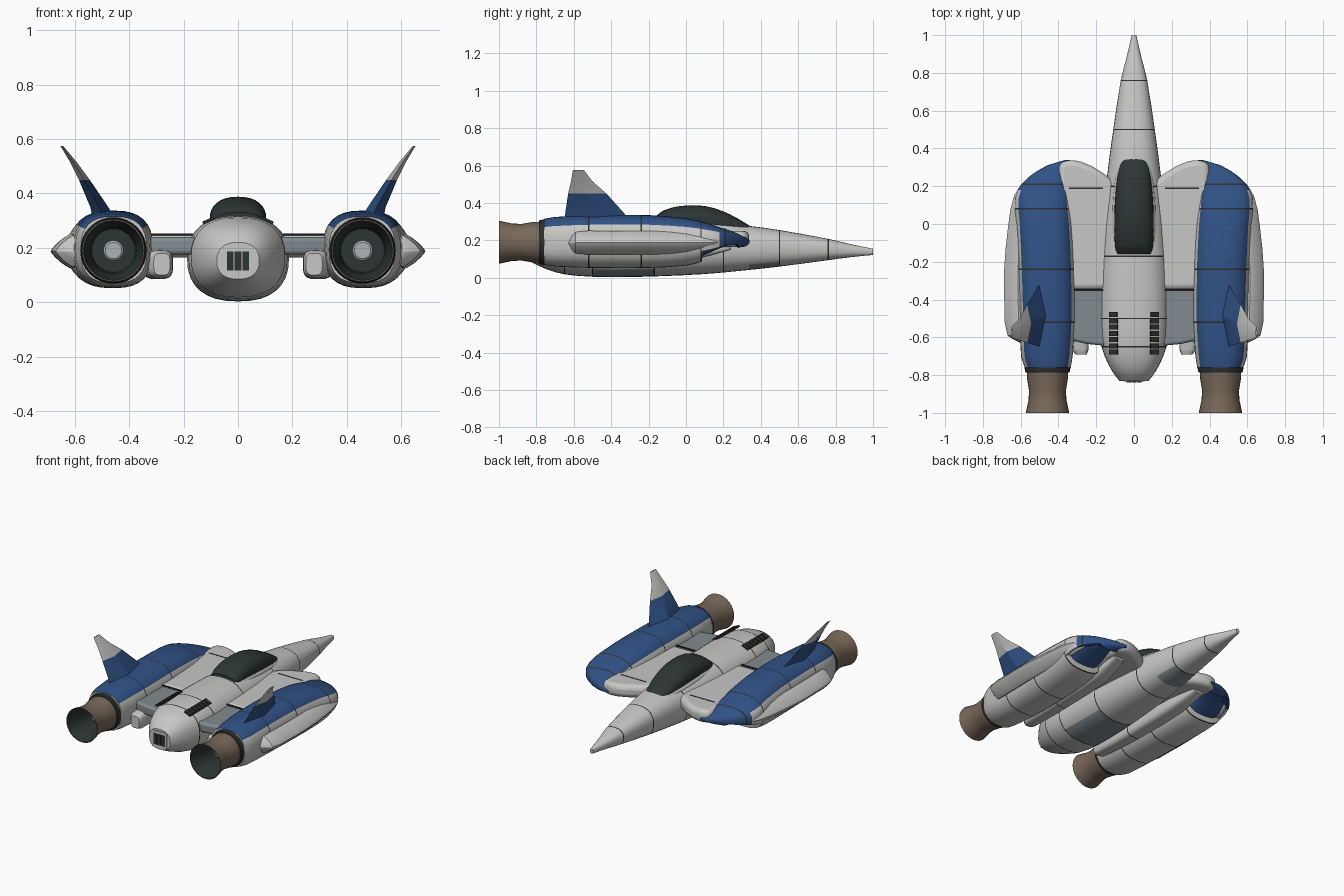
import bpy, bmesh, math
from mathutils import Vector, Matrix

cube = bpy.data.objects.get("Cube")
if cube:
    bpy.data.objects.remove(cube)


def material(name, rgb):
    m = bpy.data.materials.new(name)
    m.use_nodes = True
    m.diffuse_color = (*rgb, 1)
    bsdf = next(n for n in m.node_tree.nodes if n.type == 'BSDF_PRINCIPLED')
    bsdf.inputs["Base Color"].default_value = (*rgb, 1)
    bsdf.inputs["Roughness"].default_value = 0.6
    return m


PALETTE = [material("hull white", (.57, .57, .56)), material("panel blue", (.03, .085, .24)),
           material("wing grey", (.22, .26, .28)), material("nozzle brown", (.19, .14, .1)),
           material("dark glass", (.025, .037, .035)), material("seam black", (.025, .026, .027)),
           material("core grey", (.42, .45, .46))]
WHITE, BLUE, GREY, BROWN, GLASS, SEAM, CORE = range(7)


def finish(name, bm, mirror=False, bevel=0, angle=35):
    bmesh.ops.recalc_face_normals(bm, faces=bm.faces)
    mesh = bpy.data.meshes.new(name)
    bm.to_mesh(mesh)
    bm.free()
    for m in PALETTE:
        mesh.materials.append(m)
    ob = bpy.data.objects.new(name, mesh)
    bpy.context.collection.objects.link(ob)
    if bevel:
        mod = ob.modifiers.new("bevel", 'BEVEL')
        mod.width, mod.segments = bevel, 3
    if mirror:
        ob.modifiers.new("mirror", 'MIRROR')
    bpy.ops.object.select_all(action='DESELECT')
    ob.select_set(True)
    bpy.context.view_layer.objects.active = ob
    bpy.ops.object.shade_smooth_by_angle(angle=math.radians(angle))
    return ob


def skin(rings, rule, caps=(True, True)):
    """Join rings of points; rule(ring index, side index, face) gives the colour."""
    bm = bmesh.new()
    loops = [[bm.verts.new(p) for p in ring] for ring in rings]
    n = len(loops[0])
    for i, (a, b) in enumerate(zip(loops, loops[1:])):
        for j in range(n):
            k = (j + 1) % n
            f = bm.faces.new((a[j], a[k], b[k], b[j]))
            f.material_index = rule(i, j, f)
    for cap, loop, i in ((caps[0], loops[0], 0), (caps[1], loops[-1], len(loops) - 2)):
        if cap:
            f = bm.faces.new(loop)
            f.material_index = rule(i, 0, f)
    return bm


def sample(keys, y):
    """Smooth interpolation of a key table along y."""
    i = max(k for k in range(len(keys) - 1) if k == 0 or keys[k][0] <= y)
    slope = lambda k, c: ((keys[min(k + 1, len(keys) - 1)][c] - keys[max(k - 1, 0)][c]) /
                          (keys[min(k + 1, len(keys) - 1)][0] - keys[max(k - 1, 0)][0]))
    a, b = keys[i], keys[i + 1]
    h = b[0] - a[0]
    t = (y - a[0]) / h
    return [(2*t**3 - 3*t*t + 1) * a[c] + (t**3 - 2*t*t + t) * h * slope(i, c)
            + (3*t*t - 2*t**3) * b[c] + (t**3 - t*t) * h * slope(i + 1, c)
            for c in range(1, len(a))]


def loft(keys, power=2.4, sides=32, seams=(), paint=lambda c, deg: WHITE):
    """Superellipse body from (y, x0, x1, z0, z1) keys, with thin dark seam bands."""
    keys = sorted(keys)
    ys = {k[0] for k in keys} | {(a[0] + b[0]) / 2 for a, b in zip(keys, keys[1:])}
    ys = {y for y in ys if all(abs(y - s) > .012 for s in seams)}
    ys = sorted(ys | {s + d for s in seams for d in (-.0035, .0035)})
    rings = []
    for y in ys:
        x0, x1, z0, z1 = sample(keys, y)
        ring = []
        for j in range(sides):
            t = 2 * math.pi * j / sides
            c, s = math.cos(t), math.sin(t)
            u = math.copysign(abs(c) ** (2 / power), c)
            v = math.copysign(abs(s) ** (2 / power), s)
            ring.append(((x0 + x1 + (x1 - x0) * u) / 2, y, (z0 + z1 + (z1 - z0) * v) / 2))
        rings.append(ring)

    def rule(i, j, f):
        if ys[i + 1] - ys[i] < .008:
            return SEAM
        return paint(f.calc_center_median(), (j + .5) * 360 / sides)
    return skin(rings, rule)


def centred(keys):
    return [(y, -w, w, a, b) for y, w, a, b in keys]


def plate(name, outline, z0, z1, colour, bevel):
    bm = skin([[(x, y, z) for x, y in outline] for z in (z0, z1)], lambda i, j, f: colour)
    return finish(name, bm, mirror=True, bevel=bevel)


def boxes(name, items, colour, mirror=False):
    """Boxes from (centre, size, tilt about y)."""
    bm = bmesh.new()
    for centre, size, tilt in items:
        bmesh.ops.create_cube(bm, size=1, matrix=Matrix.Translation(centre)
                              @ Matrix.Rotation(tilt, 4, 'Y') @ Matrix.Diagonal((*size, 1)))
    for f in bm.faces:
        f.material_index = colour
    return finish(name, bm, mirror=mirror)


# Fuselage with grey belly panels
def hull_paint(c, deg):
    if 225 < deg < 315 and (-.5 < c.y < -.17 or .33 < c.y < .5):
        return GREY
    return WHITE


hull = centred([(1, .012, .122, .155), (.88, .04, .11, .18), (.76, .07, .094, .208),
                (.5, .11, .06, .255), (.34, .132, .042, .277), (.1, .16, .02, .3),
                (-.15, .178, .008, .315), (-.4, .187, .003, .318), (-.6, .182, .012, .315),
                (-.7, .155, .03, .3), (-.78, .115, .06, .268), (-.83, .078, .085, .22)])
finish("fuselage", loft(hull, seams=(.76, .5, .2, -.17, -.5, -.65), paint=hull_paint))

# Canopy and its sill
canopy = [(-.16, .088, .26, .33), (-.12, .1, .24, .36), (-.03, .104, .23, .384),
          (.1, .102, .22, .384), (.2, .094, .22, .355), (.28, .082, .22, .315), (.35, .066, .22, .272)]
finish("canopy", loft(centred(canopy), 2.3, seams=(-.125, .24),
                      paint=lambda c, deg: GLASS))
sill = [(y - .005, w + .012, .2, min(z, .312 - max(y, 0) * .1)) for y, w, _, z in canopy]
finish("canopy_sill", loft(centred(sill), 3.5))


# Engine pods: blue tops and noses, with a recessed intake under the front
def pod_paint(c, deg):
    return BLUE if c.y > .18 or 33 < deg < 147 else WHITE


pod = [(-.76, .335, .578, .07, .315), (-.7, .325, .598, .06, .325), (-.5, .312, .606, .053, .335),
       (-.2, .315, .615, .053, .335), (0, .325, .625, .065, .318), (.1, .335, .632, .09, .296),
       (.18, .34, .617, .125, .27), (.25, .34, .555, .15, .247), (.31, .34, .46, .17, .22),
       (.34, .34, .36, .185, .2)]
bm = loft(pod, 2.6, seams=(.21, .08, -.24, -.52), paint=pod_paint)
bmesh.ops.recalc_face_normals(bm, faces=bm.faces)
bm.normal_update()
mouth = [f for f in bm.faces if .08 < f.calc_center_median().y < .28 and f.normal.z < -.5]
bmesh.ops.inset_region(bm, faces=mouth, thickness=.015, depth=-.03)
for f in mouth:
    f.material_index = BLUE
finish("engine_pod", bm, mirror=True)

# Side strakes and inner pylon pods
strake = [(-.63, .54, .6, .17, .2), (-.59, .54, .67, .13, .245), (-.45, .54, .685, .125, .25),
          (-.25, .54, .688, .125, .25), (0, .54, .665, .13, .245), (.15, .54, .635, .15, .23),
          (.22, .54, .58, .18, .2)]
finish("side_strake", loft(strake, 1.25, 24), mirror=True)
pylon = [(-.69, .25, .31, .1, .18), (-.66, .24, .33, .09, .19), (-.3, .24, .35, .085, .2),
         (.05, .245, .36, .1, .2), (.24, .28, .36, .15, .19)]
finish("pylon_pod", loft(pylon, 3.5, 24, seams=(-.35,)), mirror=True)

# Wings
plate("wing", [(.1, .22), (.15, .26), (.22, .305), (.28, .33), (.34, .342), (.4, .32),
               (.4, -.35), (.1, -.35)], .165, .25, WHITE, .03)
plate("wing_flap", [(.1, -.34), (.4, -.34), (.4, -.6), (.25, -.635), (.1, -.65)], .175, .24, GREY, .015)
boxes("wing_seams", [((.255, .19, .25), (.18, .007, .004), 0),
                     ((.255, -.35, .248), (.18, .01, .006), 0)], SEAM, mirror=True)

# Canted fins with a white tip
fin = [(.485, .29, -.29, -.65, .045), (.51, .35, -.335, -.645, .033), (.565, .45, -.425, -.63, .02),
       (.605, .515, -.5, -.615, .012), (.648, .575, -.545, -.605, .005)]
rings = [[(x, a, z), (x + w, (a + b) / 2, z), (x, b, z), (x - w, (a + b) / 2, z)]
         for x, z, a, b, w in fin]
finish("tail_fin", skin(rings, lambda i, j, f: WHITE if i > 1 else BLUE), mirror=True, angle=20)


# Exhaust nozzles, turned around the engine axis
def turned(name, profile, colours, caps=(True, True)):
    rings = [[(.458 + r * math.cos(t), y, .19 + r * math.sin(t))
              for t in (2 * math.pi * j / 32 for j in range(32))] for r, y in profile]
    finish(name, skin(rings, lambda i, j, f: colours[i], caps), mirror=True)


turned("nozzle_collar", [(.12, -.745), (.122, -.76), (.117, -.785), (.1, -.79)], [SEAM] * 3)
turned("nozzle", [(.11, -.77), (.108, -.82), (.098, -.88), (.1, -.93), (.115, -1),
                  (.11, -1), (.094, -.93), (.085, -.88), (.08, -.8)],
       [BROWN] * 5 + [GLASS] * 3)
turned("nozzle_core", [(.037, -.8), (.037, -.85), (.03, -.855)], [CORE] * 2)

# Back vents and rear hatch
boxes("back_vents", [((.108, -.48 - .033 * i, .3), (.046, .026, .012), .41) for i in range(7)],
      SEAM, mirror=True)
boxes("rear_hatch", [((0, -.83, .152), (.11, .01, .11), 0)], WHITE)
boxes("hatch_slats", [((.028 * i, -.836, .152), (.024, .008, .07), 0) for i in (-1, 0, 1)], GLASS)
